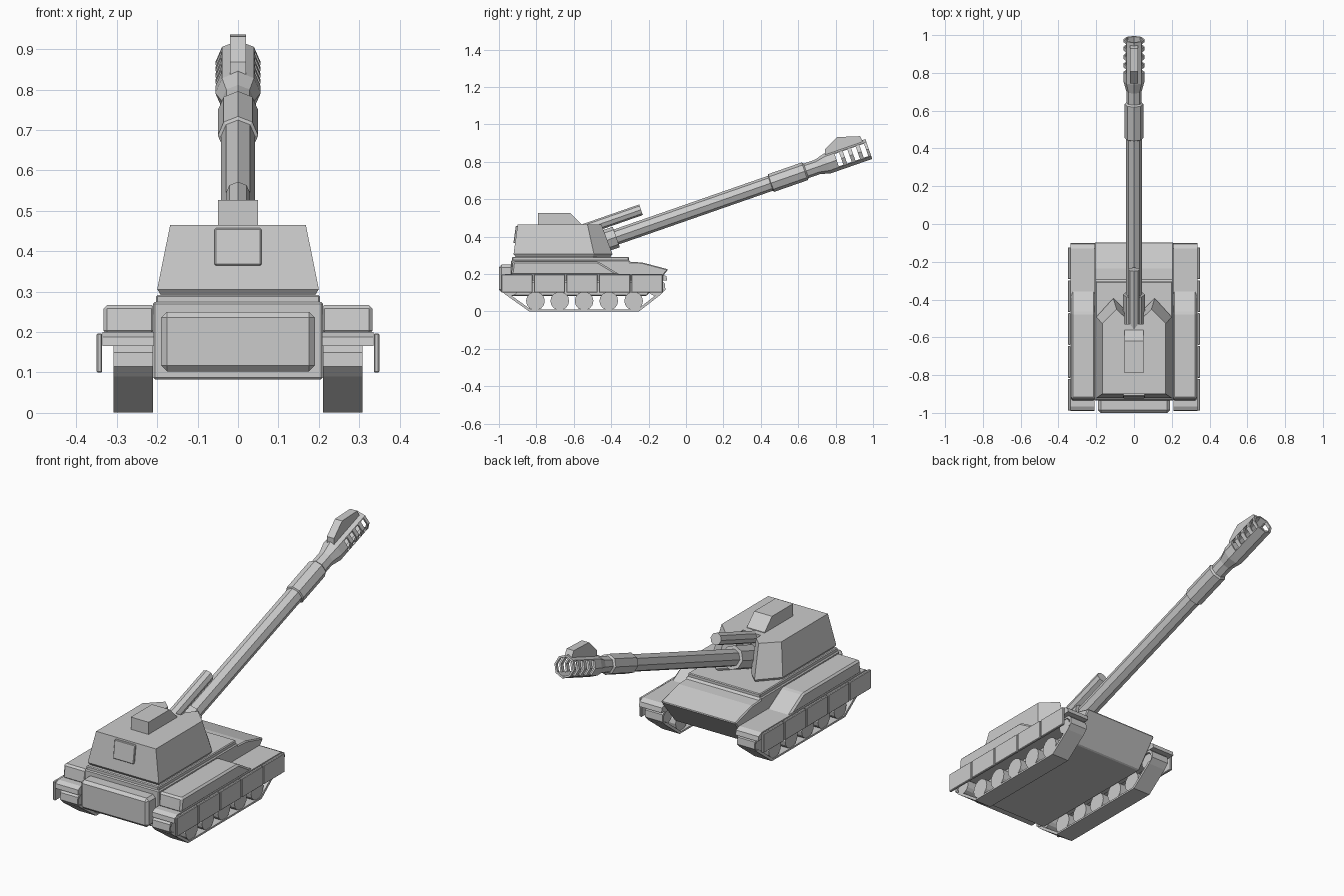
import bpy, bmesh, math
from mathutils import Matrix, Vector

if "Cube" in bpy.data.objects:
    bpy.data.objects.remove(bpy.data.objects["Cube"])

GUN = Matrix.Translation((0, 0, 0.528)) @ Matrix.Rotation(math.radians(19.2), 4, 'X')


def finish(bm, name, matrix=None, bevel=0, mirror=False):
    bmesh.ops.recalc_face_normals(bm, faces=bm.faces)
    me = bpy.data.meshes.new(name)
    bm.to_mesh(me)
    bm.free()
    ob = bpy.data.objects.new(name, me)
    bpy.context.collection.objects.link(ob)
    if matrix is not None:
        ob.matrix_world = matrix
    if bevel:
        m = ob.modifiers.new("bevel", 'BEVEL')
        m.width, m.segments, m.limit_method = bevel, 1, 'ANGLE'
    if mirror:
        m = ob.modifiers.new("mirror", 'MIRROR')
        m.use_mirror_merge = False
    return ob


def loft(name, rings, caps=True, **kw):
    """Join equal-length rings of points with quads."""
    bm = bmesh.new()
    vs = [[bm.verts.new(p) for p in r] for r in rings]
    n = len(rings[0])
    for a, b in zip(vs, vs[1:]):
        for i in range(n):
            bm.faces.new((a[i], a[(i + 1) % n], b[(i + 1) % n], b[i]))
    if caps:
        bm.faces.new(vs[0])
        bm.faces.new(vs[-1])
    return finish(bm, name, **kw)


def prism(name, yz, x0, x1, **kw):
    """Side profile extruded across the width."""
    return loft(name, [[(x, y, z) for y, z in yz] for x in (x0, x1)], **kw)


def box(name, x0, x1, y0, y1, z0, z1, **kw):
    return prism(name, [(y0, z0), (y1, z0), (y1, z1), (y0, z1)], x0, x1, **kw)


def turned(name, profile, cz=0.0, n=8):
    """Eight-sided tube along the gun axis from (distance, radius) pairs."""
    rings = [[(r * math.sin(2 * math.pi * k / n), s, cz + r * math.cos(2 * math.pi * k / n))
              for k in range(n)] for s, r in profile]
    return loft(name, rings, matrix=GUN)


def disc(name, y, z, r, x0, x1, n=14):
    pts = [(y + r * math.cos(2 * math.pi * k / n), z + r * math.sin(2 * math.pi * k / n)) for k in range(n)]
    return prism(name, pts, x0, x1, mirror=True)


# Hull and rear stowage box
prism("hull", [(-.935, .083), (-.21, .083), (-.095, .225), (-.235, .262), (-.30, .265),
               (-.30, .275), (-.935, .275)], -.21, .21, bevel=.005)
box("deck_plate", -.203, .203, -.93, -.305, .27, .292, bevel=.004)
box("rear_box", -.19, .19, -1, -.92, .103, .25, bevel=.014)

# Fenders, side sponsons and skirt panels
prism("fender", [(-.99, .165), (-.987, .188), (-.965, .2), (-.13, .2), (-.105, .188), (-.1, .165)],
      .208, .335, mirror=True)
prism("sponson", [(-.935, .195), (-.35, .195), (-.47, .267), (-.925, .267)],
      .205, .333, bevel=.009, mirror=True)
for i in range(5):
    y = -.988 + i * .174
    box("skirt_panel", .336, .35, y, y + .168, .1, .197, bevel=.003, mirror=True)

# Running gear
track = [(-.97, .165), (-.987, .15), (-.99, .115), (-.965, .09), (-.84, .001), (-.25, .001),
         (-.135, .09), (-.11, .115), (-.113, .15), (-.13, .165)]
cy, cz = -.55, .09
inner = [(y + (.011 if y < cy else -.011), z + (.009 if z < cz + .001 else -.009)) for y, z in track]
loft("track", [[(x, y, z) for y, z in t] for x, t in
               ((.21, track), (.308, track), (.308, inner), (.21, inner), (.21, track))],
     caps=False, mirror=True)
for y in (-.805, -.675, -.545, -.413, -.28):
    disc("road_wheel", y, .056, .05, .22, .304)
for y in (-.935, -.165):
    disc("end_wheel", y, .122, .038, .22, .304)

# Turret with gun slot
half_low = [(.2, -.922), (.2, -.492), (.11, -.393), (.05, -.45), (.05, -.53)]
half_top = [(.168, -.9), (.168, -.527), (.092, -.452), (.05, -.492), (.05, -.53)]


def outline(half, z, k=1.0):
    pts = half + [(-x, y) for x, y in reversed(half)]
    return [(x * k, -.66 + (y + .66) * k, z) for x, y in pts]


loft("turret", [outline(half_low, .29, .95), outline(half_low, .306), outline(half_top, .465)])
prism("rear_hatch", [(-.923, .365), (-.9, .365), (-.89, .457), (-.91, .457)], -.058, .058, bevel=.003)
prism("roof_housing", [(-.79, .46), (-.56, .46), (-.56, .468), (-.62, .527), (-.79, .527)], -.05, .05)

# Gun: barrel with sleeve and hollow muzzle brake
turned("gun_collar", [(-.6, .058), (-.395, .058)])
barrel = turned("gun_barrel", [(-.55, .042), (.478, .042), (.482, .05), (.672, .05), (.68, .041), (.745, .041),
                               (.80, .056), (1.035, .056), (1.035, .046), (.845, .046)])
turned("recoil_cylinder", [(-.56, .03), (-.222, .03)], cz=.094)

# Side vents cut through the muzzle brake
bm = bmesh.new()
for i in range(4):
    bmesh.ops.create_cube(bm, size=1, matrix=Matrix.Translation((0, .866 + i * .047, 0))
                          @ Matrix.Diagonal((.3, .026, .07, 1)))
cutter = finish(bm, "vent_cutter", matrix=GUN)
cutter.hide_render = True
m = barrel.modifiers.new("vents", 'BOOLEAN')
m.operation, m.object, m.solver = 'DIFFERENCE', cutter, 'EXACT'
bpy.context.view_layer.objects.active = barrel
bpy.ops.object.modifier_apply(modifier="vents")
bpy.data.objects.remove(cutter)

# Fin on top of the muzzle brake
prism("muzzle_fin", [(.743, .835), (.743, .868), (.808, .932), (.93, .937), (.948, .905)], -.02, .02)
